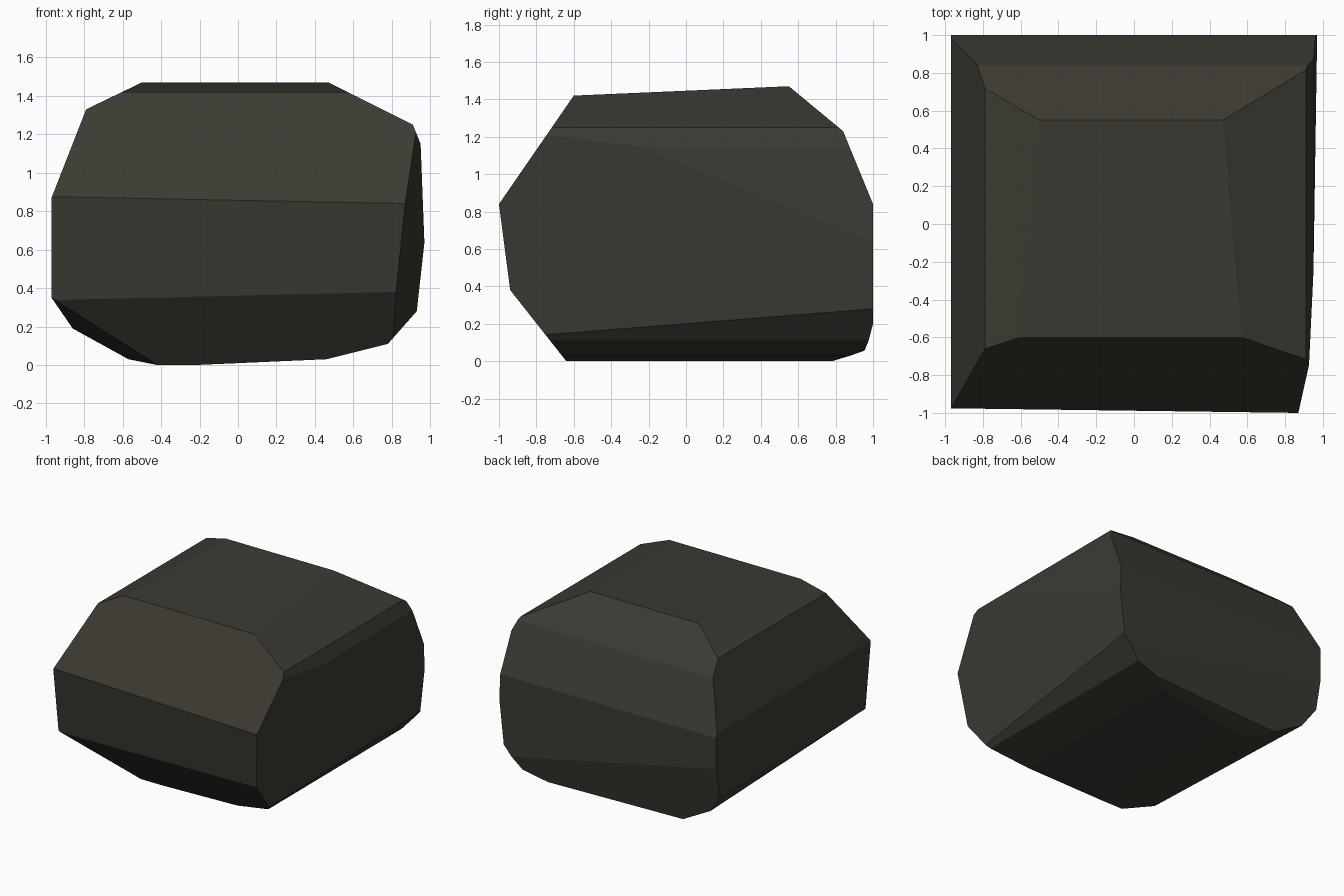
import bpy, bmesh
from mathutils import Vector

if "Cube" in bpy.data.objects:
    bpy.data.objects.remove(bpy.data.objects["Cube"])

CENTRE = Vector((0, 0, 0.7))

# Front outline (x, z) of the boulder, extruded along y
outline = [(-0.97, 0.35), (-0.97, 0.87), (-0.79, 1.33), (-0.5, 1.47),
           (0.47, 1.47), (0.91, 1.25), (0.95, 1.15), (0.97, 0.63),
           (0.93, 0.28), (0.78, 0.11), (0.46, 0.03), (-0.22, 0.0),
           (-0.42, 0.0), (-0.57, 0.03), (-0.86, 0.19)]


def across(y0, z0, y1, z1):
    """Plane that runs straight along x through two side-view points."""
    return (0, y0, z0), (0, y1, z1), (1, y0, z0)


# Chiselled facets, each plane through three points
facets = [
    across(-1, 0.84, -0.6, 1.42),        # upper front
    across(-0.6, 1.42, 0.55, 1.47),      # top
    across(0.55, 1.47, 0.84, 1.23),      # upper back
    across(0.84, 1.23, 1, 0.84),         # back shoulder
    across(1, 0.84, 1, 0.2),             # back
    across(-0.94, 0.38, -0.64, 0),       # lower front
    ((-0.97, -0.975, 0.87), (0.87, -1, 0.84), (0.82, -0.94, 0.38)),   # front
    ((0.93, 1, 0.28), (0.97, 1, 0.64), (0.87, -1, 0.84)),             # right
    ((-0.97, 1, 0.59), (0.86, 1, 0.2), (0.56, 0.954, 0.055)),         # lower back
    ((0.56, 0.95, 0.055), (-0.22, 0.78, 0), (-0.57, 0.85, 0.03)),     # back underside
    ((-0.97, -0.91, 0.35), (-0.42, -0.64, 0), (-0.86, 0.905, 0.19)),  # lower left
]


def chisel(bm, points):
    """Cut off everything outside a plane and cap the opening."""
    a, b, c = map(Vector, points)
    n = (b - a).cross(c - a).normalized()
    if n.dot(CENTRE - a) > 0:
        n = -n
    bmesh.ops.bisect_plane(bm, geom=bm.verts[:] + bm.edges[:] + bm.faces[:],
                           dist=1e-5, plane_co=a, plane_no=n, clear_outer=True)
    rim = [e for e in bm.edges if e.is_boundary]
    if rim:
        bmesh.ops.holes_fill(bm, edges=rim, sides=0)


# Boulder: extruded outline trimmed by the facets
bm = bmesh.new()
face = bm.faces.new([bm.verts.new((x, -1.2, z)) for x, z in outline])
ext = bmesh.ops.extrude_face_region(bm, geom=[face], use_keep_orig=True)
bmesh.ops.translate(bm, vec=(0, 2.4, 0),
                    verts=[v for v in ext["geom"] if isinstance(v, bmesh.types.BMVert)])
for f in facets:
    chisel(bm, f)
bmesh.ops.remove_doubles(bm, verts=bm.verts[:], dist=0.002)
bmesh.ops.recalc_face_normals(bm, faces=bm.faces[:])

mesh = bpy.data.meshes.new("boulder")
bm.to_mesh(mesh)
bm.free()
boulder = bpy.data.objects.new("boulder", mesh)
bpy.context.collection.objects.link(boulder)

# Dark warm grey stone
stone = bpy.data.materials.new("dark stone")
stone.diffuse_color = (0.045, 0.042, 0.032, 1)
stone.use_nodes = True
stone.node_tree.nodes["Principled BSDF"].inputs["Base Color"].default_value = stone.diffuse_color
mesh.materials.append(stone)
